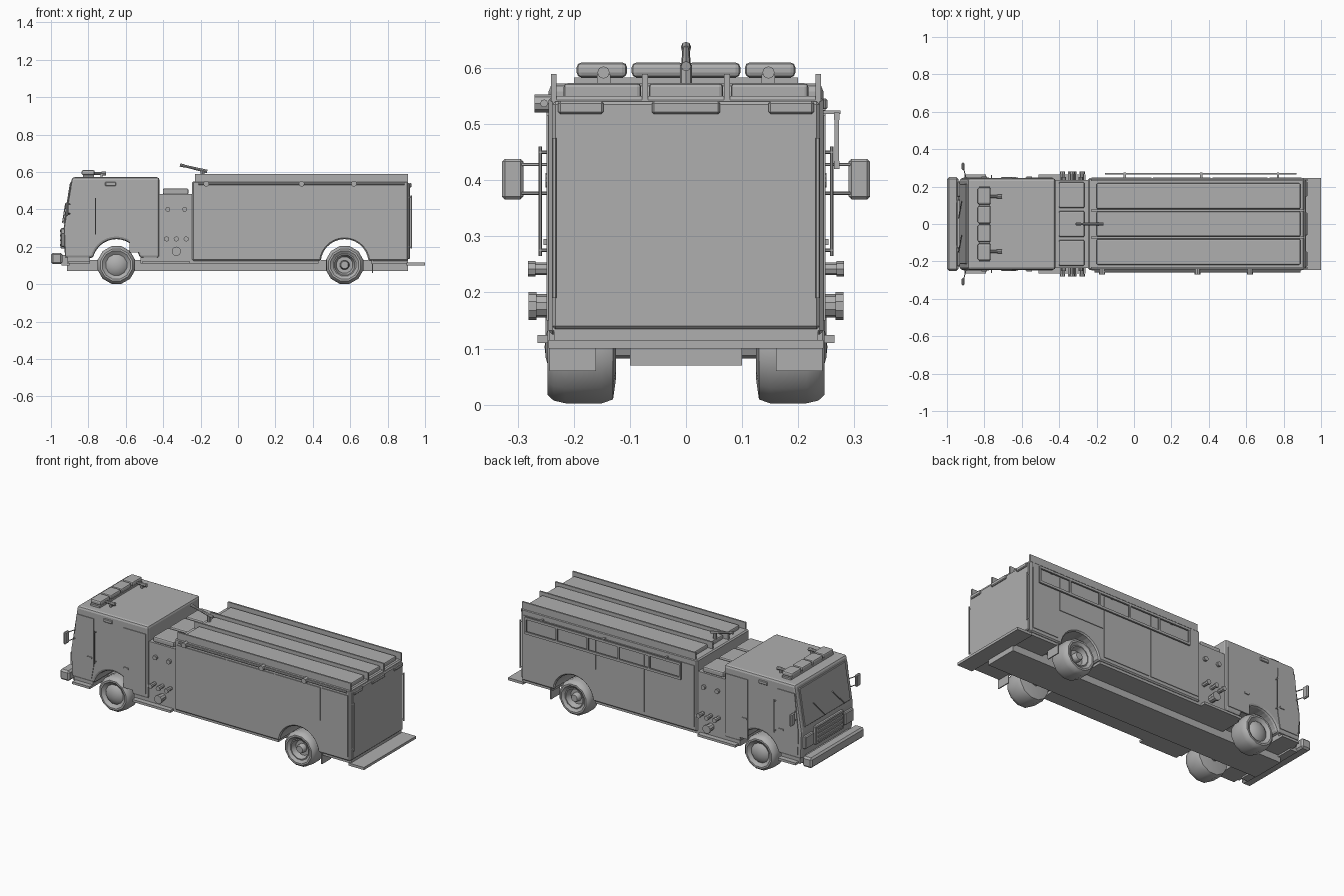
import bpy, bmesh, math
from mathutils import Vector

grey = bpy.data.materials.new("paint_grey")
grey.diffuse_color = (0.43, 0.43, 0.43, 1)


def finish(name, bm, bevel=0, segs=1, smooth=False):
    bmesh.ops.recalc_face_normals(bm, faces=bm.faces)
    me = bpy.data.meshes.new(name)
    bm.to_mesh(me)
    bm.free()
    me.materials.append(grey)
    ob = bpy.data.objects.new(name, me)
    bpy.context.collection.objects.link(ob)
    if bevel:
        m = ob.modifiers.new("bevel", 'BEVEL')
        m.width, m.segments = bevel, segs
        m.limit_method, m.angle_limit = 'ANGLE', math.radians(50)
    if smooth:
        bpy.ops.object.select_all(action='DESELECT')
        ob.select_set(True)
        bpy.context.view_layer.objects.active = ob
        bpy.ops.object.shade_smooth_by_angle(angle=math.radians(35))
    return ob


def box(name, x, y, z, bevel=0, segs=1):
    """Box from (min, max) ranges."""
    bm = bmesh.new()
    bmesh.ops.create_cube(bm, size=1)
    for v in bm.verts:
        v.co = Vector([(a + b) / 2 + c * (b - a) for c, (a, b) in zip(v.co, (x, y, z))])
    return finish(name, bm, bevel, segs)


def mirrored_box(name, x, y, z, bevel=0):
    box(name + "_left", x, y, z, bevel)
    box(name + "_right", x, (-y[1], -y[0]), z, bevel)


def extrude(name, pts, y0, y1, bevel=0, segs=1):
    """Side profile of (x, z) points extruded along y."""
    bm = bmesh.new()
    f = bm.faces.new([bm.verts.new((x, y0, z)) for x, z in pts])
    g = bmesh.ops.extrude_face_region(bm, geom=[f])
    for v in g["geom"]:
        if isinstance(v, bmesh.types.BMVert):
            v.co.y = y1
    return finish(name, bm, bevel, segs)


def rod(name, a, b, r, r2=None, n=8):
    a, b = Vector(a), Vector(b)
    bm = bmesh.new()
    bmesh.ops.create_cone(bm, cap_ends=True, segments=n, radius1=r,
                          radius2=r if r2 is None else r2, depth=(b - a).length)
    q = (b - a).to_track_quat('Z', 'Y')
    for v in bm.verts:
        v.co = q @ v.co + (a + b) / 2
    return finish(name, bm)


def lathe(name, prof, x, z, side, n=12):
    """Spin (radius, y) points around the y axis."""
    bm = bmesh.new()
    vs = [bm.verts.new((r, y, 0)) for r, y in prof]
    es = [bm.edges.new(p) for p in zip(vs, vs[1:])]
    bmesh.ops.spin(bm, geom=vs + es, cent=(0, 0, 0), axis=(0, 1, 0),
                   angle=math.tau, steps=n, use_duplicate=False)
    bmesh.ops.remove_doubles(bm, verts=bm.verts, dist=1e-5)
    for v in bm.verts:
        c, s = math.cos(math.pi / n), math.sin(math.pi / n)
        v.co = (x + v.co.x * c - v.co.z * s, v.co.y * side, z + v.co.x * s + v.co.z * c)
    return finish(name, bm, smooth=True)


def arch(cx, bottom, r=0.128, cz=0.113, n=14):
    """Wheel opening points from front to rear."""
    a0 = math.asin((bottom - cz) / r)
    return [(cx - r * math.cos(a0 + (math.pi - 2 * a0) * i / n),
             cz + r * math.sin(a0 + (math.pi - 2 * a0) * i / n)) for i in range(n + 1)]


FRONT, REAR = -0.65, 0.57

# Main volumes with open wheel arches
extrude("cab", [(-0.925, 0.14)] + arch(FRONT, 0.14) +
        [(-0.42, 0.14), (-0.42, 0.572), (-0.888, 0.572), (-0.932, 0.30)],
        -0.245, 0.245, 0.014, 2)
box("pump_module", (-0.425, -0.24), (-0.235, 0.235), (0.12, 0.482))
extrude("body", [(-0.245, 0.125)] + arch(REAR, 0.125) +
        [(0.91, 0.125), (0.91, 0.55), (-0.245, 0.55)], -0.245, 0.245, 0.007)
box("rear_panel", (0.905, 0.92), (-0.238, 0.238), (0.135, 0.54), 0.005)

# Underside
box("chassis", (-0.915, 0.91), (-0.10, 0.10), (0.07, 0.13))
for x0, x1 in ((-0.915, -0.79), (-0.52, 0.43), (0.71, 0.91)):
    box("floor", (x0, x1), (-0.235, 0.235), (0.11, 0.15))
for x0, x1 in ((-0.905, -0.79), (-0.51, -0.26)):
    mirrored_box("side_step", (x0, x1), (0.20, 0.265), (0.11, 0.124))
box("rear_step", (0.90, 1.0), (-0.245, 0.245), (0.10, 0.115))
mirrored_box("mud_flap", (0.717, 0.723), (0.16, 0.243), (0.06, 0.13))

# Front bumper and face
box("front_bumper", (-1.0, -0.938), (-0.25, 0.25), (0.107, 0.168), 0.01)
box("bumper_mount", (-0.945, -0.90), (-0.20, 0.20), (0.10, 0.155))
box("grille", (-0.948, -0.925), (-0.13, 0.13), (0.19, 0.30), 0.004)
for z in (0.21, 0.235, 0.26, 0.285):
    box("grille_bar", (-0.953, -0.945), (-0.115, 0.115), (z - 0.005, z + 0.005))
mirrored_box("headlight", (-0.947, -0.925), (0.145, 0.228), (0.20, 0.275), 0.005)
extrude("windshield", [(-0.934, 0.325), (-0.898, 0.545), (-0.88, 0.545), (-0.91, 0.325)],
        -0.215, 0.215, 0.003)
for y in (-0.09, 0.09):
    rod("wiper", (-0.938, y - 0.06, 0.33), (-0.922, y + 0.03, 0.43), 0.003, n=6)

# Wheels: domed front hubs, dished rear hubs
tyre = [(0.062, 0.235), (0.078, 0.247), (0.088, 0.247), (0.099, 0.236), (0.104, 0.215),
        (0.104, 0.15), (0.097, 0.13), (0.06, 0.125), (0, 0.125)]
dome = [(0, 0.252), (0.02, 0.25), (0.045, 0.243), (0.058, 0.232)]
dish = [(0, 0.236), (0.02, 0.236), (0.024, 0.231), (0.026, 0.205), (0.045, 0.205), (0.056, 0.236)]
for s, side in ((-1, "right"), (1, "left")):
    lathe("front_wheel_" + side, dome + tyre, FRONT, 0.103, s)
    lathe("rear_wheel_" + side, dish + tyre, REAR, 0.103, s)
for x in (FRONT, REAR):
    rod("axle", (x, -0.13, 0.10), (x, 0.13, 0.10), 0.018)

# Cab doors, handles, grab rails, marker lights and mirrors on both sides
for s in (-1, 1):
    ya, yb = sorted((s * 0.24, s * 0.249))
    extrude("front_door", [(-0.908, 0.165), (-0.79, 0.165), (-0.775, 0.25), (-0.775, 0.525),
                           (-0.888, 0.525), (-0.912, 0.30)], ya, yb)
    box("rear_door", (-0.58, -0.435), (ya, yb), (0.17, 0.525))
    for x in (-0.80, -0.56):
        yh = sorted((s * 0.247, s * 0.254))
        box("door_handle", (x - 0.015, x + 0.015), yh, (0.285, 0.295))
    rod("grab_rail", (-0.762, s * 0.26, 0.265), (-0.762, s * 0.26, 0.46), 0.003, n=6)
    for z in (0.275, 0.45):
        rod("rail_mount", (-0.762, s * 0.24, z), (-0.762, s * 0.262, z), 0.003, n=6)
    rod("rear_rail", (0.927, s * 0.235, 0.19), (0.927, s * 0.235, 0.475), 0.004, n=6)
    for z in (0.20, 0.465):
        rod("rail_mount", (0.905, s * 0.235, z), (0.928, s * 0.235, z), 0.003, n=6)
    for z in (0.377, 0.428):
        rod("mirror_arm", (-0.895, s * 0.235, z), (-0.912, s * 0.30, z), 0.003, n=6)
mirrored_box("marker_light", (-0.71, -0.652), (0.243, 0.252), (0.526, 0.546), 0.003)
mirrored_box("mirror", (-0.922, -0.906), (0.29, 0.328), (0.366, 0.438), 0.005)

# Roof light bar with four pods and two horns
box("light_bar_base", (-0.83, -0.77), (-0.20, 0.20), (0.57, 0.583))
for y0, y1 in ((-0.195, -0.105), (-0.097, -0.003), (0.003, 0.097), (0.105, 0.195)):
    box("light_pod", (-0.836, -0.766), (y0, y1), (0.583, 0.61), 0.009, 2)
for y in (-0.147, 0.147):
    rod("roof_horn", (-0.78, y, 0.592), (-0.705, y, 0.592), 0.006, 0.011)
    box("horn_mount", (-0.735, -0.725), (y - 0.012, y + 0.012), (0.57, 0.588))

# Pump module top boxes and deck gun
for y0, y1 in ((-0.225, -0.085), (-0.07, 0.07), (0.085, 0.225)):
    box("pump_top_box", (-0.402, -0.265), (y0, y1), (0.48, 0.512), 0.008, 2)
rod("gun_post", (-0.19, 0, 0.54), (-0.19, 0, 0.605), 0.011)
rod("gun_barrel", (-0.165, 0, 0.603), (-0.305, 0, 0.637), 0.009, 0.006)
rod("gun_nozzle", (-0.285, 0, 0.632), (-0.31, 0, 0.638), 0.008, 0.009)

# Pump panel outlets, intake and gauges
for s in (-1, 1):
    for x in (-0.382, -0.33, -0.277):
        rod("outlet", (x, s * 0.23, 0.242), (x, s * 0.276, 0.242), 0.011)
        rod("outlet_cap", (x, s * 0.268, 0.242), (x, s * 0.282, 0.242), 0.014)
    rod("intake", (-0.33, s * 0.23, 0.176), (-0.33, s * 0.27, 0.176), 0.021, n=10)
    rod("intake_cap", (-0.33, s * 0.266, 0.176), (-0.33, s * 0.281, 0.176), 0.025, n=10)
    for x in (-0.375, -0.285):
        rod("gauge", (x, s * 0.23, 0.40), (x, s * 0.25, 0.40), 0.013, n=10)

# Hose bed dividers and covers
for y in (-0.236, -0.073, 0.073, 0.236):
    box("bed_divider", (-0.23, 0.91), (y - 0.005, y + 0.005), (0.54, 0.589))
for y0, y1 in ((-0.218, -0.08), (-0.066, 0.066), (0.08, 0.218)):
    box("bed_cover", (-0.20, 0.89), (y0, y1), (0.54, 0.573), 0.007, 2)

# Body compartment doors
mirrored_box("locker_door", (-0.228, 0.094), (0.24, 0.249), (0.15, 0.515))
mirrored_box("locker_door", (0.102, 0.41), (0.24, 0.249), (0.15, 0.515))
mirrored_box("locker_door", (0.42, 0.715), (0.24, 0.249), (0.32, 0.515))
mirrored_box("locker_door", (0.725, 0.895), (0.24, 0.249), (0.15, 0.515))

# Rear marker lights
for y0, y1 in ((-0.228, -0.147), (-0.061, 0.061), (0.147, 0.228)):
    box("rear_light", (0.915, 0.928), (y0, y1), (0.518, 0.541), 0.004)

# Right side top rail with scene lights
rod("top_rail", (-0.21, -0.253, 0.537), (0.89, -0.253, 0.537), 0.007)
for x in (-0.17, 0.34, 0.62):
    rod("scene_light", (x, -0.24, 0.537), (x, -0.27, 0.537), 0.016)

# Left side ladder hung on brackets
for z in (0.427, 0.514):
    box("ladder_rail", (-0.155, 0.87), (0.264, 0.274), (z - 0.007, z + 0.007))
for i in range(6):
    x = -0.15 + i * 0.203
    box("ladder_rung", (x - 0.005, x + 0.005), (0.265, 0.273), (0.425, 0.515))
for x in (-0.05, 0.36, 0.77):
    box("ladder_bracket", (x - 0.006, x + 0.006), (0.24, 0.275), (0.518, 0.524))
